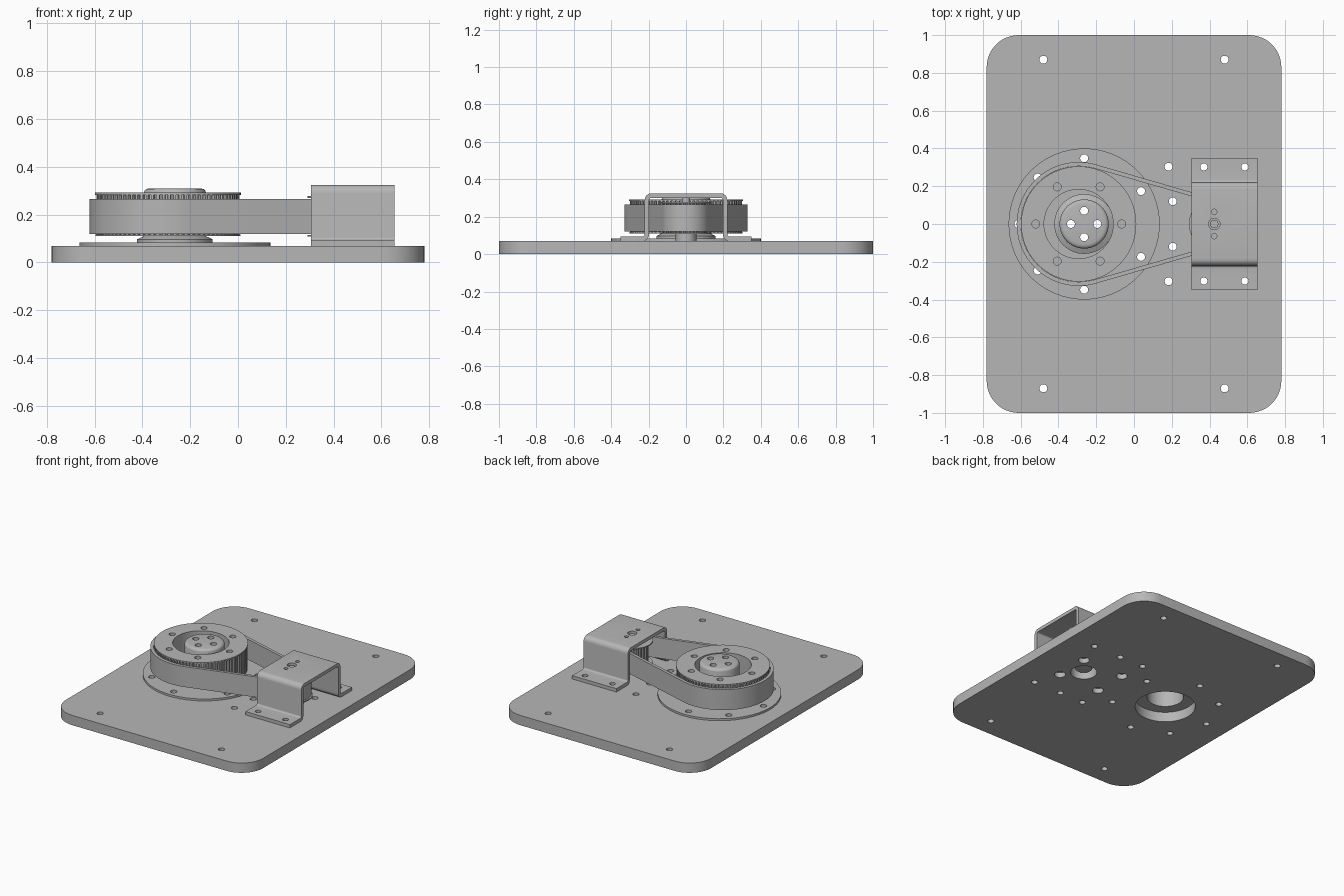
import bpy, bmesh, math
from math import cos, sin, pi, radians
from mathutils import Vector, Matrix

if "Cube" in bpy.data.objects:
    bpy.data.objects.remove(bpy.data.objects["Cube"])

grey = bpy.data.materials.new("machined_grey")
grey.use_nodes = True
COLOUR = (0.47, 0.47, 0.47, 1)
grey.diffuse_color = COLOUR
grey.node_tree.nodes["Principled BSDF"].inputs["Base Color"].default_value = COLOUR

HUB_X, PULLEY_X, MOTOR_X = -0.264, -0.293, 0.425
HOLE = 0.021


def finish(name, bm):
    bmesh.ops.remove_doubles(bm, verts=bm.verts, dist=0.0001)
    bmesh.ops.recalc_face_normals(bm, faces=bm.faces)
    mesh = bpy.data.meshes.new(name)
    bm.to_mesh(mesh)
    bm.free()
    mesh.materials.append(grey)
    obj = bpy.data.objects.new(name, mesh)
    bpy.context.collection.objects.link(obj)
    return obj


def select(obj):
    bpy.ops.object.select_all(action='DESELECT')
    obj.select_set(True)
    bpy.context.view_layer.objects.active = obj


def smooth(obj):
    select(obj)
    bpy.ops.object.shade_smooth_by_angle(angle=radians(30))


def arc(x, y, r, start, end, n):
    return [(x + r * cos(start + (end - start) * i / n),
             y + r * sin(start + (end - start) * i / n)) for i in range(n + 1)]


def circle(x, y, r, n=20):
    return arc(x, y, r, 0, 2 * pi, n)[:-1]


def ring_points(x, r, angles):
    return [(x + r * cos(radians(a)), r * sin(radians(a))) for a in angles]


def holes(points, r=HOLE):
    return [circle(x, y, r) for x, y in points]


def sheet(name, loops, z0, z1):
    """Outline loop followed by hole loops, filled and given thickness."""
    bm = bmesh.new()
    for loop in loops:
        vs = [bm.verts.new((x, y, z0)) for x, y in loop]
        for i, v in enumerate(vs):
            bm.edges.new((v, vs[i - 1]))
    bmesh.ops.triangle_fill(bm, use_beauty=True, use_dissolve=False, edges=bm.edges[:])
    out = bmesh.ops.extrude_face_region(bm, geom=bm.faces[:])
    top = [g for g in out["geom"] if isinstance(g, bmesh.types.BMVert)]
    bmesh.ops.translate(bm, verts=top, vec=(0, 0, z1 - z0))
    return finish(name, bm)


def lathe(name, profile, x, steps=64):
    bm = bmesh.new()
    vs = [bm.verts.new((r, 0, z)) for r, z in profile]
    es = [bm.edges.new(pair) for pair in zip(vs, vs[1:])]
    bmesh.ops.spin(bm, geom=vs + es, cent=(0, 0, 0), axis=(0, 0, 1),
                   angle=2 * pi, steps=steps, use_merge=False)
    bmesh.ops.translate(bm, verts=bm.verts, vec=(x, 0, 0))
    return finish(name, bm)


def drill(obj, cuts):
    """Cut vertical round holes given as (x, y, radius, z0, z1)."""
    bm = bmesh.new()
    for x, y, r, z0, z1 in cuts:
        bmesh.ops.create_cone(bm, cap_ends=True, segments=24, radius1=r, radius2=r,
                              depth=z1 - z0,
                              matrix=Matrix.Translation((x, y, (z0 + z1) / 2)))
    cutter = finish("hole_cutter", bm)
    cutter.hide_render = True
    mod = obj.modifiers.new("holes", 'BOOLEAN')
    mod.operation, mod.object, mod.solver = 'DIFFERENCE', cutter, 'EXACT'
    select(obj)
    bpy.ops.object.modifier_apply(modifier=mod.name)
    bpy.data.objects.remove(cutter)


# Base plate with rounded corners, bolt holes and counterbores
W, L, C = 0.78, 1.0, 0.17
outline = []
for k, (sx, sy) in enumerate([(1, 1), (-1, 1), (-1, -1), (1, -1)]):
    outline += arc(sx * (W - C), sy * (L - C), C, k * pi / 2, (k + 1) * pi / 2, 12)
flange_bolts = ring_points(HUB_X, 0.348, [30, 90, 135, 180, 225, 270, 330])
foot_bolts = [(x, y) for x in (0.37, 0.587) for y in (-0.302, 0.302)]
motor_bolts = [(x, y) for x in (0.205, 0.525) for y in (-0.12, 0.12)]
plate_bolts = [(sx * x, s * y) for x, y, sides in ((0.48, 0.87, (-1, 1)), (0.183, 0.303, (1,)))
               for sx in sides for s in (-1, 1)]
plate = sheet("base_plate", [outline, circle(HUB_X, 0, 0.195, 64), circle(MOTOR_X, 0, 0.085, 32)]
              + holes(flange_bolts + foot_bolts + motor_bolts + plate_bolts), 0, 0.07)
drill(plate, [(x, y, 0.036, -0.02, 0.035) for x, y in motor_bolts])

# Bearing flange and hollow capped hub
flange = sheet("hub_flange", [circle(HUB_X, 0, 0.4, 64), circle(HUB_X, 0, 0.118, 64)]
               + holes(flange_bolts), 0.07, 0.084)
hub = lathe("hub", [(0, 0.28), (0.118, 0.28), (0.118, 0.083), (0.158, 0.083), (0.158, 0.097),
                    (0.13, 0.11), (0.13, 0.293), (0.127, 0.301), (0.12, 0.307),
                    (0.108, 0.31), (0, 0.31)], HUB_X)
drill(hub, [(x, y, HOLE, 0.25, 0.35) for x, y in ring_points(HUB_X, 0.07, range(0, 360, 90))])


# Toothed pulleys with flanges
def gear(x, r, depth, teeth):
    pts = []
    for i in range(teeth):
        for part, rad in ((0, r), (0.45, r), (0.55, r - depth), (0.9, r - depth)):
            a = 2 * pi * (i + part) / teeth
            pts.append((x + rad * cos(a), rad * sin(a)))
    return pts


bore = [circle(PULLEY_X, 0, 0.183, 64)] + holes(ring_points(PULLEY_X, 0.227, range(0, 360, 60)))
big_pulley = sheet("large_pulley", [gear(PULLEY_X, 0.3, 0.015, 80)] + bore, 0.117, 0.283)
big_top = sheet("large_pulley_top_rim", [circle(PULLEY_X, 0, 0.305, 72)] + bore, 0.283, 0.292)
big_low = sheet("large_pulley_lower_rim", [circle(PULLEY_X, 0, 0.303, 72)] + bore, 0.11, 0.117)

small_pulley = sheet("small_pulley", [gear(MOTOR_X, 0.107, 0.012, 28)], 0.115, 0.27)
small_rims = [sheet("small_pulley_%s_rim" % n, [circle(MOTOR_X, 0, 0.135, 40)], z, z + 0.008)
              for n, z in (("lower", 0.108), ("top", 0.27))]
shaft = lathe("motor_shaft", [(0, 0.03), (0.055, 0.03), (0.055, 0.108), (0.022, 0.108),
                              (0.022, 0.312), (0, 0.312)], MOTOR_X, 32)


# Drive belt wrapped around both pulleys
def belt_loop(big, small):
    a = math.acos((big - small) / (MOTOR_X - PULLEY_X))
    return (arc(PULLEY_X, 0, big, a, 2 * pi - a, 56)
            + arc(MOTOR_X, 0, small, -a, a, 28))


belt = sheet("drive_belt", [belt_loop(0.328, 0.128), belt_loop(0.306, 0.108)], 0.12, 0.266)

# Motor bracket bent from one strip, with radiused folds
T, Z0, Z1, Y = 0.024, 0.07, 0.325, 0.221
RI, RO = 0.012, 0.036
half = [(0.35, Z0)]
half += arc(Y - T + RO, Z0 + RO, RO, 1.5 * pi, pi, 6)
half += arc(Y - T - RI, Z1 - T - RI, RI, 0, pi / 2, 6)
inner = half + [(-y, z) for y, z in reversed(half)]
half = [(0.35, Z0 + T)]
half += arc(Y + RI, Z0 + T + RI, RI, 1.5 * pi, pi, 6)
half += arc(Y - RO, Z1 - RO, RO, 0, pi / 2, 6)
outer = half + [(-y, z) for y, z in reversed(half)]
bracket = sheet("motor_bracket", [inner + outer[::-1]], 0.305, 0.655)
bracket.data.transform(Matrix(((0, 0, 1, 0), (1, 0, 0, 0), (0, 1, 0, 0), (0, 0, 0, 1))))
drill(bracket, [(x, y, 0.019, 0.03, 0.15) for x, y in foot_bolts]
      + [(MOTOR_X, y, r, 0.29, 0.36) for y, r in ((0, 0.03), (0.065, 0.014), (-0.065, 0.014))])

for part in [plate, flange, hub, big_pulley, big_top, big_low, small_pulley,
             shaft, belt, bracket] + small_rims:
    smooth(part)
